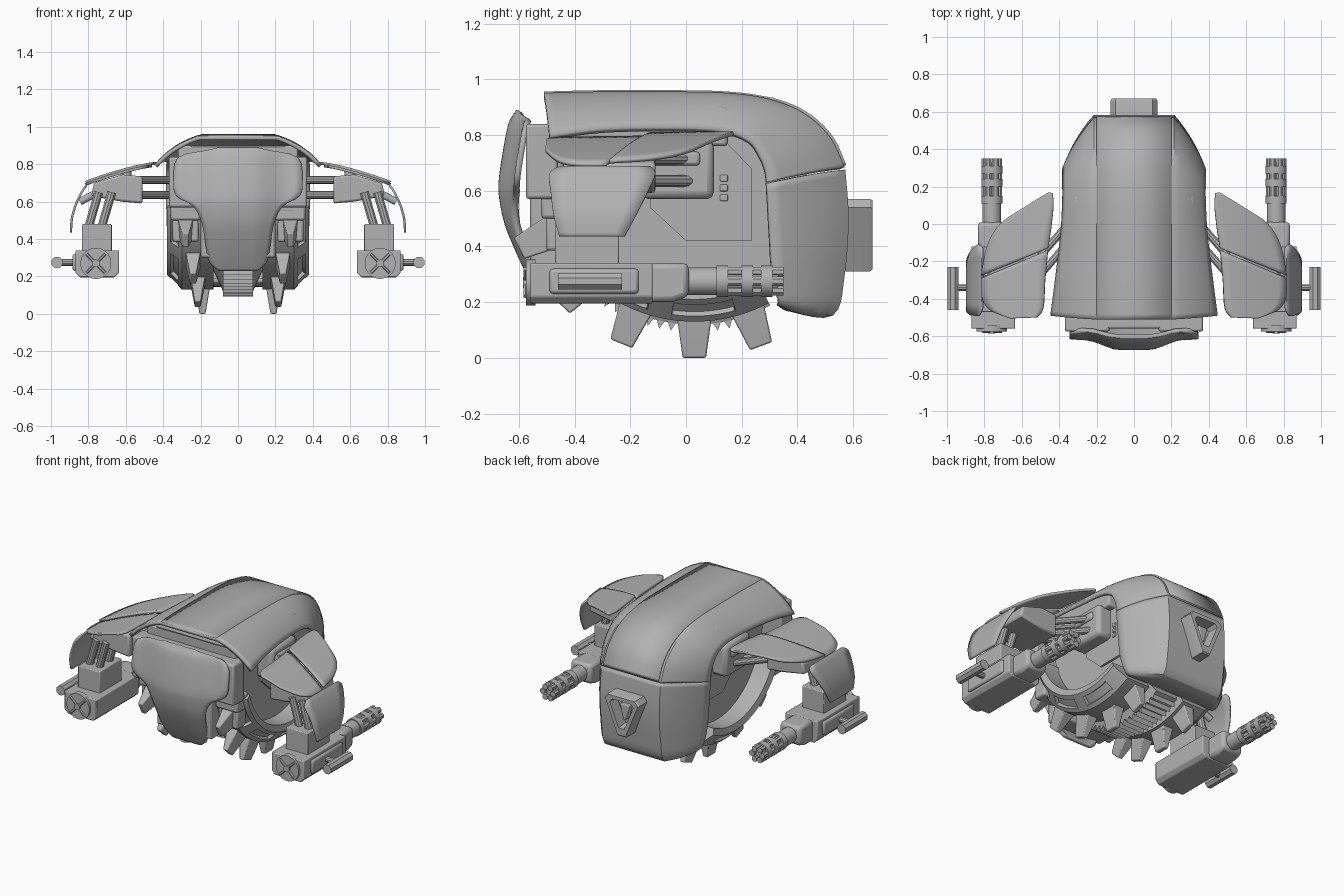
import bpy, bmesh
from math import sin, cos, radians, pi
from mathutils import Vector

if "Cube" in bpy.data.objects:
    bpy.data.objects.remove(bpy.data.objects["Cube"])

grey = bpy.data.materials.new("hull_grey")
grey.use_nodes = True
grey.diffuse_color = (0.45, 0.45, 0.45, 1)
grey.node_tree.nodes["Principled BSDF"].inputs["Base Color"].default_value = (0.45, 0.45, 0.45, 1)
made = []


def finish(name, bm, mirror=False, bevel=0, solid=0):
    bmesh.ops.recalc_face_normals(bm, faces=bm.faces)
    me = bpy.data.meshes.new(name)
    bm.to_mesh(me)
    bm.free()
    me.materials.append(grey)
    ob = bpy.data.objects.new(name, me)
    bpy.context.collection.objects.link(ob)
    if solid:
        m = ob.modifiers.new("thickness", "SOLIDIFY")
        m.thickness, m.offset = solid, 0
    if bevel:
        m = ob.modifiers.new("bevel", "BEVEL")
        m.width, m.segments, m.limit_method = bevel, 2, "ANGLE"
    if mirror:
        m = ob.modifiers.new("mirror", "MIRROR")
        m.use_mirror_merge = False
    made.append(ob)
    return ob


def skin(rows, closed=False, caps=False):
    """Join equal rows of points with quads."""
    bm = bmesh.new()
    vs = [[bm.verts.new(p) for p in r] for r in rows]
    n = len(rows[0])
    for a, b in zip(vs, vs[1:]):
        for i in range(n if closed else n - 1):
            j = (i + 1) % n
            bm.faces.new((a[i], a[j], b[j], b[i]))
    if caps:
        bm.faces.new(vs[0])
        bm.faces.new(vs[-1])
    return bm


def prism(name, outline, axis, lo, hi, mirror=False, bevel=0):
    """Extrude a 2D outline along the given axis."""
    def put(p, d):
        q = list(p)
        q.insert(axis, d)
        return q
    return finish(name, skin([[put(p, d) for p in outline] for d in (lo, hi)], True, True), mirror, bevel)


def box(name, x, y, z, mirror=False, bevel=0.012):
    return prism(name, [(x[0], y[0]), (x[1], y[0]), (x[1], y[1]), (x[0], y[1])], 2, z[0], z[1], mirror, bevel)


def rod(name, p, q, r, n=16):
    p, q = Vector(p), Vector(q)
    d = (q - p).normalized()
    u = d.cross(Vector((0, 0, 1)) if abs(d.z) < 0.8 else Vector((0, 1, 0))).normalized()
    v = d.cross(u)
    ang = [2 * pi * (i + 0.5) / n for i in range(n)]
    return finish(name, skin([[c + (u * cos(a) + v * sin(a)) * r for a in ang] for c in (p, q)], True, True), True)


def spline(pts, n=5):
    """Smooth curve through tuples of any length."""
    out = []
    for i in range(len(pts) - 1):
        p = [Vector(pts[max(0, min(len(pts) - 1, i + k))]) for k in (-1, 0, 1, 2)]
        for s in range(n):
            t = s / n
            out.append(p[1] + (p[2] - p[0]) * (t / 2) + (2 * p[0] - 5 * p[1] + 4 * p[2] - p[3]) * (t * t / 2)
                       + (3 * p[1] - p[0] - 3 * p[2] + p[3]) * (t ** 3 / 2))
    return out + [Vector(pts[-1])]


def wheel(a, r):
    """Point on the big track wheel: angle from straight down, towards the front."""
    return 0.03 - r * sin(radians(a)), 0.7 - r * cos(radians(a))


# Shell: stations of spine y, spine z, edge x, edge y, edge z
UPPER = [(-.51, .94, .44, -.49, .79), (-.3, .945, .415, -.3, .815), (-.05, .945, .385, -.05, .82),
         (.15, .94, .375, .13, .81), (.3, .918, .375, .225, .775), (.42, .868, .375, .265, .72),
         (.51, .785, .375, .285, .67), (.56, .68, .375, .29, .63)]
LOWER = [(.562, .675, .375, .29, .627), (.574, .5, .37, .3, .45), (.56, .3, .36, .31, .3),
         (.52, .16, .34, .33, .21), (.36, .18, .3, .33, .2)]


def shell_row(s):
    sy, sz, ex, ey, ez = s
    ridge, edge = Vector((.21, sy, sz)), Vector((ex, ey, ez))
    ctrl = (ridge + edge) / 2 + Vector((.025, .05 * (sy - ey), .2 * (sz - ez)))
    side = [ridge * (1 - t) ** 2 + ctrl * 2 * t * (1 - t) + edge * t * t for t in [i / 7 for i in range(8)]]
    return [Vector((-p.x, p.y, p.z)) for p in reversed(side)] + side


finish("upper_shell", skin([shell_row(s) for s in spline(UPPER)]), solid=.022)
finish("rear_shell", skin([shell_row(s) for s in spline(LOWER)]), solid=.022)
finish("spine_panel", skin([[(x, s[0] + (.01 if s[0] > .3 else 0), s[1] + .01) for x in (-.2, 0, .2)]
                            for s in spline(UPPER)]), solid=.012)

# Triangular rear exhaust with sunken centre
TRI = [(-.1, .57), (.1, .57), (.125, .54), (.03, .31), (-.03, .31), (-.125, .54)]
finish("exhaust_frame", skin([[(x * k, y, .48 + (z - .48) * k) for x, z in TRI]
                              for k, y in ((1, .54), (1, .66), (.95, .67), (.68, .67), (.62, .6))], True, True))
prism("exhaust_fin", [(-.035, .51), (.035, .51), (.01, .41), (-.01, .41)], 1, .58, .64, bevel=.006)

# Inner body
arc = [wheel(a, .46) for a in range(-70, 86, 6)]
prism("body_core", arc + [(-.49, .9), (.25, .88), (.4, .8)], 0, -.25, .25)
box("upper_body", (-.32, .32), (-.49, .15), (.76, .9))
prism("side_panel", [(-.13, .54), (-.13, .8), (.12, .8), (.235, .68), (.235, .42), (0, .42)], 0, .24, .265, True)
for z in (.575, .61, .645):
    box("panel_button", (.26, .272), (.122, .15), (z - .012, z + .012), True, .004)
box("arm_socket", (.24, .36), (-.16, .1), (.57, .78), True, .025)
box("socket_inner_rail", (.35, .375), (-.12, .05), (.69, .74), True)
box("front_frame", (.13, .37), (-.575, -.46), (.57, .84), True)
box("front_core", (-.2, .2), (-.56, -.44), (.3, .84))
box("front_shelf", (.2, .36), (-.52, -.4), (.5, .6), True)

# Track wheel rims with long recessed slots on the chamfer
SECTION = [(.45, .13), (.45, .37), (.49, .38), (.57, .3), (.57, .13)]
steps = [-28 + i * 103 / 40 for i in range(41)]
bm = skin([[(x, *wheel(a, r)) for r, x in SECTION] for a in steps], True, True)
bm.faces.ensure_lookup_table()
slots = [[bm.faces[k * 5 + 2] for k in range(*ends)] for ends in ((4, 15), (17, 28), (30, 39))]
bmesh.ops.recalc_face_normals(bm, faces=bm.faces)
for group in slots:
    bmesh.ops.inset_region(bm, faces=group, thickness=.028, depth=0)
    bmesh.ops.inset_region(bm, faces=group, thickness=.003, depth=-.02)
finish("wheel_rim", bm, True)

# Spikes on the rims
for a, x in ((64, .28), (43, .24), (22, .215), (0, .19), (-20, .19)):
    rows = []
    for r, ht, hx in ((.5, .066, .046), (.57, .06, .038), (.7, .042, .016)):
        y, z = wheel(a, r)
        c, s = cos(radians(a)) * ht, sin(radians(a)) * ht
        rows.append([(x - hx, y - c, z + s), (x + hx, y - c, z + s), (x + hx, y + c, z - s), (x - hx, y + c, z - s)])
    finish("spike", skin(rows, True, True), True, .006)
y, z = wheel(64, .56)
box("spike_mount", (.21, .35), (y - .03, y + .06), (z - .07, z + .08), True)

# Ribbed belt between the rims
finish("belt", skin([[(x, *wheel(a, r)) for r, x in ((.45, -.14), (.45, .14), (.58, .08), (.58, -.08))]
                     for a in range(-28, 64, 4)], True, True))
for a in range(-24, 60, 4):
    finish("belt_rib", skin([[(x, *wheel(a + d, r)) for d, r in ((-1.9, .57), (0, .608), (1.9, .57))]
                             for x in (-.08, .08)], True, True))

# Face plate: height, half width, centre depth
FACE = [(.885, .1, -.6), (.868, .17, -.61), (.835, .32, -.628), (.72, .345, -.65), (.63, .33, -.662),
        (.575, .235, -.66), (.48, .188, -.64), (.36, .168, -.59), (.28, .15, -.55), (.235, .1, -.525)]
rows = []
for z, w, y in spline(FACE, 3):
    row = []
    for i in range(-8, 9):
        x = w * i / 8
        t = max(0, min(1, (abs(x) - .07) / .2))
        row.append((x, y + .055 * t * t * (3 - 2 * t), z))
    rows.append(row)
finish("face_plate", skin(rows), solid=.022)


# Shoulder plates: inner x, y to outer x, y
def plate(name, ends, lift):
    rows = []
    for xi, yi, xo, yo in spline(ends, 4):
        pts = [(xi + (xo - xi) * i / 8, yi + (yo - yi) * i / 8) for i in range(9)]
        rows.append([(x, y, .8 + lift - .1 * max(0, (x - .43) / .38) ** 1.4) for x, y in pts])
    finish(name, skin(rows), True, solid=.014)


plate("shoulder_plate_rear", [(.435, .165, .455, .17), (.43, .1, .585, .09), (.44, 0, .715, 0),
                              (.45, -.07, .785, -.12), (.46, -.13, .815, -.275)], .006)
plate("shoulder_plate_front", [(.46, -.14, .815, -.29), (.475, -.3, .812, -.39), (.485, -.45, .77, -.46),
                               (.52, -.5, .66, -.505)], -.006)

# Outer arm guard: x, z, front y, rear y
GUARD = [(.81, .685, -.45, -.13), (.83, .66, -.49, -.11), (.865, .59, -.485, -.14),
         (.888, .51, -.475, -.18), (.893, .435, -.455, -.22)]
finish("arm_guard", skin([[(x, a + (b - a) * i / 6, z) for i in range(7)]
                          for x, z, a, b in spline(GUARD, 4)]), True, solid=.012)

# Arms
for z in (.635, .715):
    for d in (0, -.1):
        rod("arm_strut", (.31, .05 + d, z), (.56, -.24 + d, z), .021, 10)
prism("elbow_housing", [(.51, .59), (.51, .735), (.62, .745), (.77, .7), (.785, .63), (.62, .6)], 1,
      -.4, -.11, True, .012)
rod("plate_mount", (.6, -.25, .7), (.6, -.25, .76), .03)
rod("guard_mount", (.75, -.3, .65), (.845, -.3, .6), .02)
for x in (.685, .755):
    for y in (-.4, -.3):
        rod("forearm_strut", (x - .01, y, .65), (x + .045, y, .46), .024, 10)

# Guns
box("gun_post", (.675, .835), (-.47, -.24), (.33, .48), True, .006)
prism("gun_body", [(.635, .34), (.87, .34), (.87, .22), (.845, .195), (.66, .195), (.635, .22)], 1,
      -.56, -.12, True, .006)
prism("gun_nose", [(-.14, .34), (.01, .34), (.01, .22), (-.05, .2), (-.14, .2)], 0, .685, .835, True, .02)
rod("gun_end_cap", (.76, -.54, .27), (.76, -.575, .27), .083, 24)
rod("gun_end_hub", (.76, -.57, .27), (.76, -.585, .27), .02)
for s in (-1, 1):
    rod("gun_end_spoke", (.76 - .05, -.577, .27 - .05 * s), (.76 + .05, -.577, .27 + .05 * s), .008, 6)
rod("barrel", (.76, 0, .275), (.76, .12, .275), .05, 20)
rod("muzzle_core", (.76, .1, .275), (.76, .33, .275), .04)
for y in (.11, .2, .27):
    rod("muzzle_ring", (.76, y, .275), (.76, y + .04, .275), .057, 20)
for i in range(6):
    a = pi * i / 3
    x, z = .76 + .038 * cos(a), .275 + .038 * sin(a)
    rod("muzzle_prong", (x, .11, z), (x, .35, z), .019, 8)

# Small side guns
box("side_rail", (.86, .885), (-.49, -.17), (.23, .32), True)
rod("side_stalk", (.87, -.34, .275), (.95, -.34, .275), .018, 10)
rod("side_gun", (.968, -.46, .275), (.968, -.23, .275), .032, 8)

# Smooth curved faces, keep hard edges
bpy.ops.object.select_all(action="DESELECT")
for ob in made:
    ob.select_set(True)
bpy.context.view_layer.objects.active = made[0]
bpy.ops.object.shade_smooth_by_angle(angle=radians(32))
